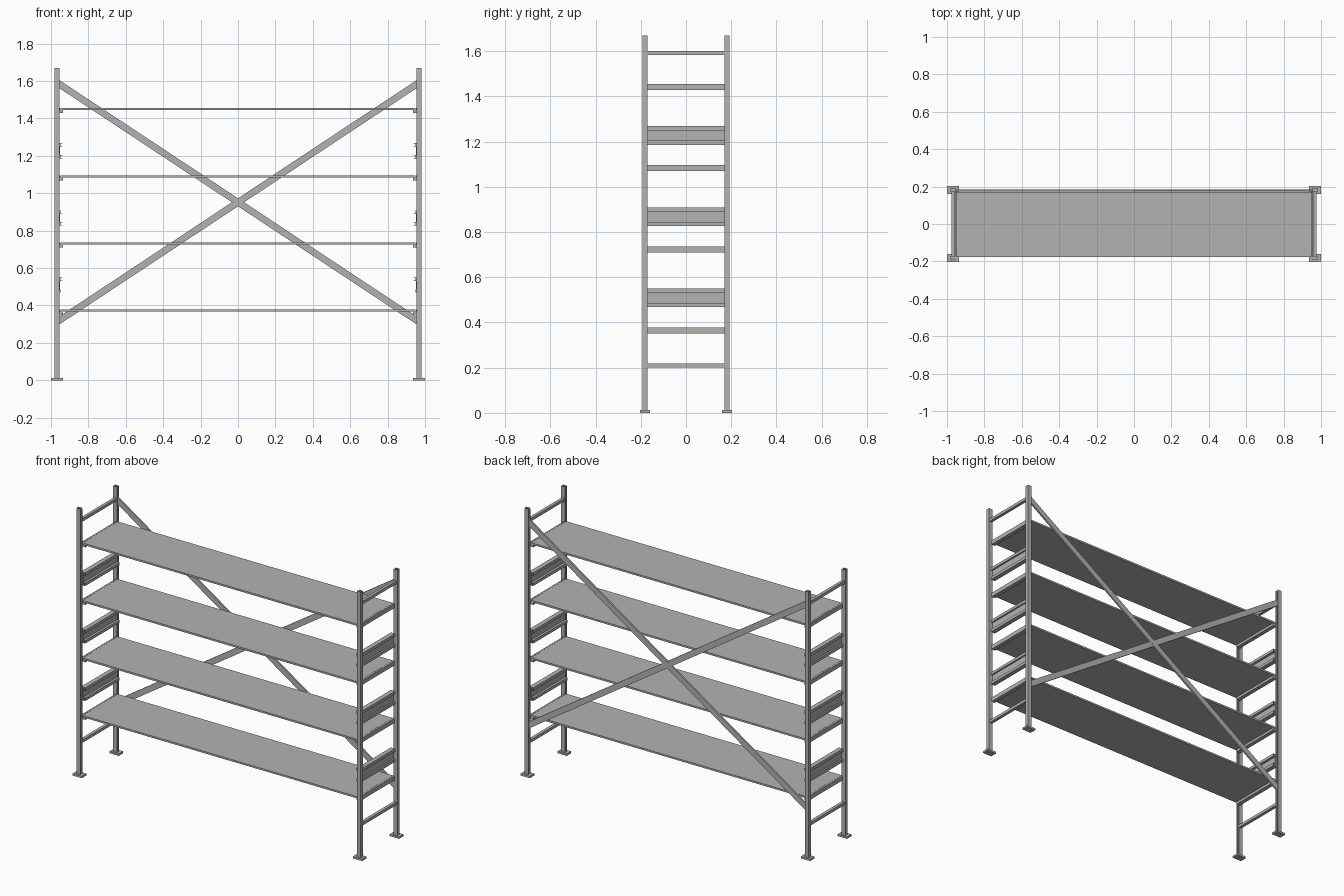
import bpy, bmesh
from mathutils import Vector

cube = bpy.data.objects.get("Cube")
if cube:
    bpy.data.objects.remove(cube, do_unlink=True)

steel = bpy.data.materials.new("grey steel")
steel.use_nodes = True
GREY = (0.45, 0.45, 0.45, 1)
steel.diffuse_color = GREY
steel.node_tree.nodes["Principled BSDF"].inputs["Base Color"].default_value = GREY


def finish(name, bm):
    bmesh.ops.recalc_face_normals(bm, faces=bm.faces)
    mesh = bpy.data.meshes.new(name)
    bm.to_mesh(mesh)
    bm.free()
    mesh.materials.append(steel)
    obj = bpy.data.objects.new(name, mesh)
    bpy.context.collection.objects.link(obj)
    return obj


def extrude(name, points, along):
    """Extrude a closed flat outline along a vector."""
    bm = bmesh.new()
    face = bm.faces.new([bm.verts.new(p) for p in points])
    out = bmesh.ops.extrude_face_region(bm, geom=[face])
    verts = [g for g in out["geom"] if isinstance(g, bmesh.types.BMVert)]
    bmesh.ops.translate(bm, verts=verts, vec=Vector(along))
    return finish(name, bm)


def box(name, x, y, z):
    pts = [(x[0], y[0], z[0]), (x[1], y[0], z[0]), (x[1], y[1], z[0]), (x[0], y[1], z[0])]
    return extrude(name, pts, (0, 0, z[1] - z[0]))


def tube(name, x, z, y, wall):
    """Hollow square tube running along y."""
    bm = bmesh.new()
    rings = []
    for yy in y:
        for w in (0, wall):
            rings.append([bm.verts.new((a, yy, b)) for a, b in (
                (x[0] + w, z[0] + w), (x[1] - w, z[0] + w),
                (x[1] - w, z[1] - w), (x[0] + w, z[1] - w))])
    outer0, inner0, outer1, inner1 = rings
    for a, b in ((outer0, inner0), (outer0, outer1), (inner0, inner1), (outer1, inner1)):
        for i in range(4):
            j = (i + 1) % 4
            bm.faces.new((a[i], a[j], b[j], b[i]))
    return finish(name, bm)


def span(s, a, b):
    return tuple(sorted((s * a, s * b)))


HEIGHT = 1.67
PITCH = 0.359
SHELF_TOPS = [0.378 + PITCH * i for i in range(4)]
PANEL_TOPS = [0.55 + PITCH * i for i in range(3)]
INNER_Y = (-0.17, 0.17)

for s, side in ((1, "left"), (-1, "right")):
    # lipped channel posts, open towards the shelves, on foot plates
    for t, end in ((1, "back"), (-1, "front")):
        half, wall, lip = 0.011, 0.003, 0.006
        near, far = 0.955, 0.982
        profile = [(near, half - lip), (near, half), (far, half), (far, -half),
                   (near, -half), (near, lip - half), (near + wall, lip - half),
                   (near + wall, wall - half), (far - wall, wall - half),
                   (far - wall, half - wall), (near + wall, half - wall),
                   (near + wall, half - lip)]
        extrude(f"{side}_{end}_post",
                [(s * x, t * 0.181 + y, 0.01) for x, y in profile],
                (0, 0, HEIGHT - 0.01))
        box(f"{side}_{end}_foot", span(s, 0.936, 1.0), span(t, 0.16, 0.204), (0, 0.012))

    # end frame rungs
    for name, z in (("lower", 0.201), ("upper", 1.582)):
        box(f"{side}_{name}_rung", span(s, 0.957, 0.976), INNER_Y, (z, z + 0.018))

    # shelf support beams
    for top in SHELF_TOPS:
        box(f"{side}_shelf_beam", span(s, 0.936, 0.962), INNER_Y, (top - 0.027, top - 0.01))
        box(f"{side}_shelf_beam_web", span(s, 0.951, 0.962), INNER_Y, (top - 0.027, top))

    # ribbed end panels: web, inner tubes and outer flanges
    for top in PANEL_TOPS:
        box(f"{side}_panel_web", span(s, 0.952, 0.956), INNER_Y, (top - 0.082, top))
        for z in (top - 0.018, top - 0.082):
            tube(f"{side}_panel_tube", span(s, 0.937, 0.952), (z, z + 0.018), INNER_Y, 0.002)
            box(f"{side}_panel_flange", span(s, 0.956, 0.966), INNER_Y, (z, z + 0.018))

    # diagonal back brace, cut flush with the posts
    y0, depth = 0.175 + 0.0005 * s, 0.01
    high, low = 1.585, 0.318
    extrude("rising_brace" if s > 0 else "falling_brace",
            [(s * x, y0, z + d) for x, z, d in (
                (-0.958, low, -0.0215), (0.958, high, -0.0215),
                (0.958, high, 0.0215), (-0.958, low, 0.0215))],
            (0, depth, 0))

# shelf boards
for top in SHELF_TOPS:
    box("shelf", (-0.95, 0.95), (-0.177, 0.172), (top - 0.011, top))
